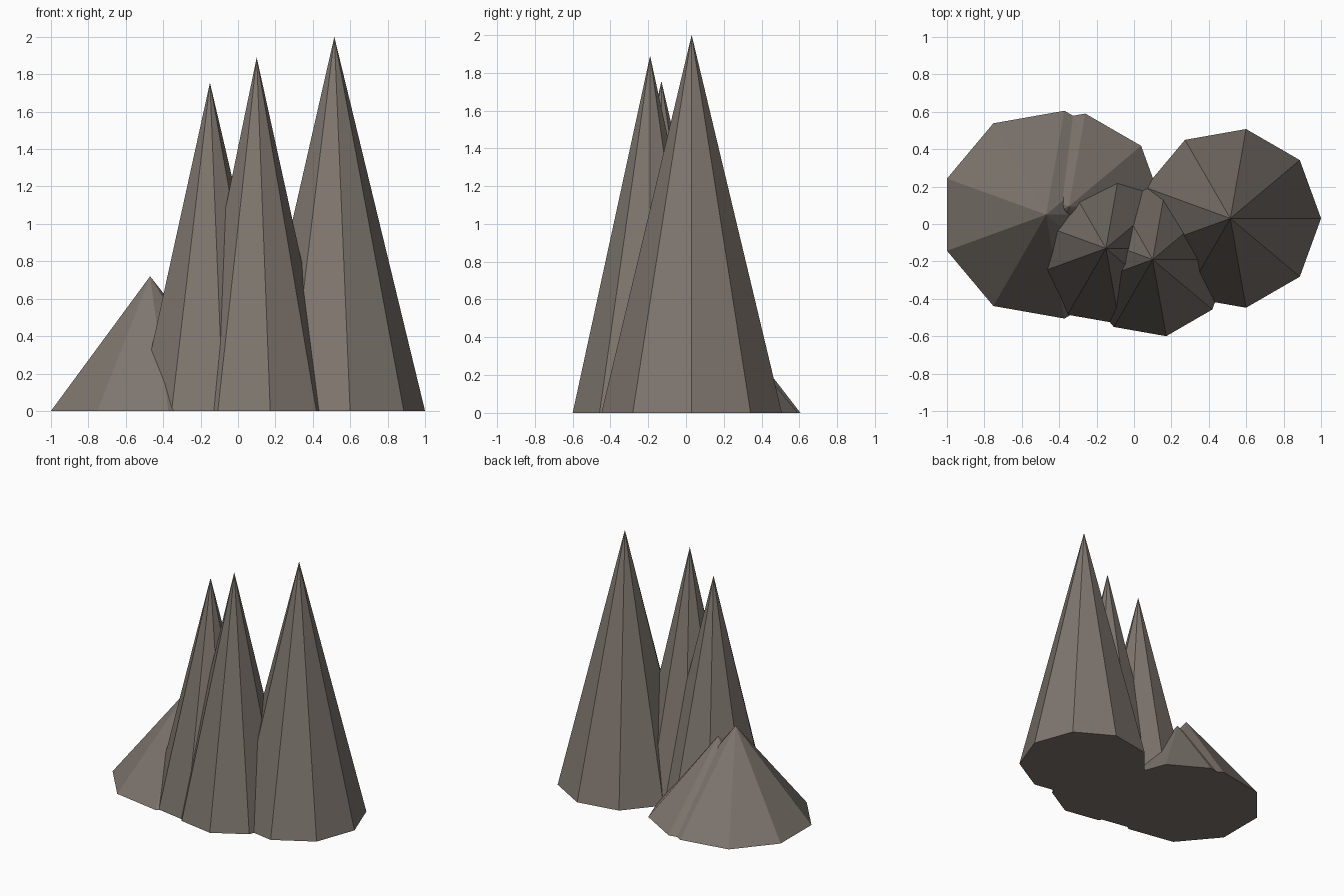
import bpy
import bmesh
import math
from mathutils import Matrix

cube = bpy.data.objects.get("Cube")
if cube:
    bpy.data.objects.remove(cube, do_unlink=True)

# Warm grey rock
rock = bpy.data.materials.new("warm_grey_rock")
rock.use_nodes = True
colour = (0.21, 0.18, 0.156, 1)
rock.diffuse_color = colour
rock.node_tree.nodes["Principled BSDF"].inputs["Base Color"].default_value = colour

SIDES = 9


def spire(name, x, y, radius, height):
    """Flat-shaded nine-sided cone standing on the ground, one corner facing +x."""
    bm = bmesh.new()
    bmesh.ops.create_cone(bm, cap_ends=True, segments=SIDES,
                          radius1=radius, radius2=0, depth=height)
    bmesh.ops.remove_doubles(bm, verts=bm.verts, dist=0.0001)
    # Turn the first corner towards +x
    first = max((v for v in bm.verts if v.co.z < 0), key=lambda v: v.co.y)
    turn = -math.atan2(first.co.y, first.co.x)
    bm.transform(Matrix.Translation((0, 0, height / 2)) @ Matrix.Rotation(turn, 4, "Z"))
    bmesh.ops.recalc_face_normals(bm, faces=bm.faces)
    mesh = bpy.data.meshes.new(name)
    bm.to_mesh(mesh)
    bm.free()
    mesh.materials.append(rock)
    obj = bpy.data.objects.new(name, mesh)
    obj.location = (x, y, 0)
    bpy.context.collection.objects.link(obj)
    return obj


# Three tall spires
spire("left_tall_spire", 0.515, 0.03, 0.485, 2.0)
spire("front_spire", 0.10, -0.19, 0.416, 1.89)
spire("middle_spire", -0.15, -0.13, 0.41, 1.755)

# Two low mounds at the foot
spire("right_mound", -0.47, 0.05, 0.564, 0.72)
spire("back_mound", -0.348, 0.094, 0.504, 0.62)
